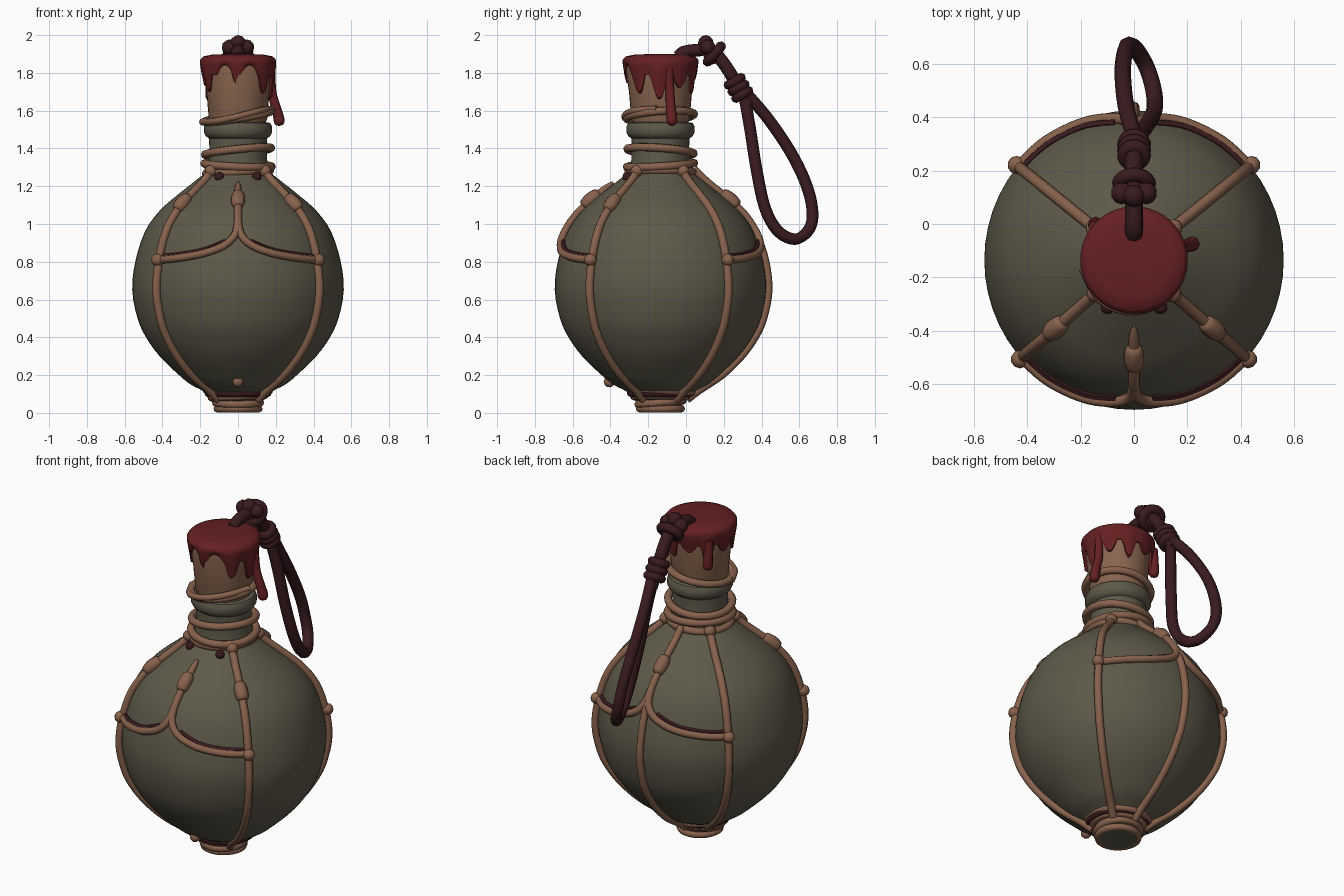
import bpy, bmesh
from math import sin, cos, pi, radians, sqrt
from mathutils import Vector

if "Cube" in bpy.data.objects:
    bpy.data.objects.remove(bpy.data.objects["Cube"])

CY = -0.135  # bottle axis in y


def material(name, rgb):
    m = bpy.data.materials.new(name)
    m.diffuse_color = (*rgb, 1)
    m.use_nodes = True
    m.node_tree.nodes["Principled BSDF"].inputs["Base Color"].default_value = m.diffuse_color
    return m


GLASS = material("olive glass", (0.11, 0.1, 0.067))
ROPE = material("tan rope", (0.245, 0.122, 0.073))
CORK = material("cork", (0.25, 0.13, 0.077))
WAX = material("red wax", (0.13, 0.0145, 0.016))
CORD = material("dark red cord", (0.042, 0.011, 0.0135))


def finish(name, bm, mat, angle=50):
    bmesh.ops.recalc_face_normals(bm, faces=bm.faces)
    me = bpy.data.meshes.new(name)
    bm.to_mesh(me)
    bm.free()
    me.materials.append(mat)
    ob = bpy.data.objects.new(name, me)
    bpy.context.collection.objects.link(ob)
    bpy.ops.object.select_all(action='DESELECT')
    ob.select_set(True)
    bpy.context.view_layer.objects.active = ob
    bpy.ops.object.shade_smooth_by_angle(angle=radians(angle))
    return ob


def smooth_path(pts, closed=False, n=6):
    """Catmull-Rom samples through the points."""
    p = [Vector(q) for q in pts]
    k, out = len(p), []
    for i in range(k if closed else k - 1):
        if closed:
            a, b, c, d = (p[(i + j) % k] for j in (-1, 0, 1, 2))
        else:
            a, b, c, d = p[max(i - 1, 0)], p[i], p[i + 1], p[min(i + 2, k - 1)]
        for s in range(n):
            t = s / n
            out.append(0.5 * (2 * b + (c - a) * t + (2 * a - 5 * b + 4 * c - d) * t * t
                              + (3 * b - a - 3 * c + d) * t ** 3))
    return out if closed else out + [p[-1]]


def bridge(bm, rings, closed=False, caps=True):
    n = len(rings[0])
    for i in range(len(rings) if closed else len(rings) - 1):
        a, b = rings[i], rings[(i + 1) % len(rings)]
        for j in range(n):
            bm.faces.new((a[j], a[(j + 1) % n], b[(j + 1) % n], b[j]))
    if caps and not closed:
        bm.faces.new(rings[0])
        bm.faces.new(rings[-1])


def tube(name, pts, r, mat, closed=False, sides=8, n=6):
    """Round cord along a smooth path; r is a number or a function of t."""
    path = smooth_path(pts, closed, n)
    bm, rings, k, u = bmesh.new(), [], len(path), None
    for i, c in enumerate(path):
        if closed:
            d = path[(i + 1) % k] - path[i - 1]
        else:
            d = path[min(i + 1, k - 1)] - path[max(i - 1, 0)]
        d.normalize()
        if u is None:
            u = d.orthogonal()
        u = (u - d * u.dot(d)).normalized()
        v = d.cross(u)
        rr = r(i / (k - 1)) if callable(r) else r
        rings.append([bm.verts.new(c + rr * (cos(2 * pi * j / sides) * u + sin(2 * pi * j / sides) * v))
                      for j in range(sides)])
    bridge(bm, rings, closed)
    return finish(name, bm, mat)


def lathe(name, prof, mat, segs=48):
    bm = bmesh.new()
    rings = [[bm.verts.new((r * sin(2 * pi * j / segs), CY + r * cos(2 * pi * j / segs), z))
              for j in range(segs)] for r, z in prof]
    bridge(bm, rings)
    return finish(name, bm, mat)


def ball(name, c, r, mat, scale=(1, 1, 1)):
    bm = bmesh.new()
    bmesh.ops.create_icosphere(bm, subdivisions=2, radius=r)
    bmesh.ops.scale(bm, vec=scale, verts=bm.verts)
    bmesh.ops.translate(bm, vec=c, verts=bm.verts)
    return finish(name, bm, mat)


# Glass body, neck and rim
BODY = [(.115, 0.005), (.12, .06), (.175, .11), (.25, .15), (.312, .2), (.415, .3), (.487, .4), (.532, .5),
        (.56, .65), (.544, .8), (.493, .96), (.415, 1.07), (.325, 1.15), (.225, 1.23), (.168, 1.28),
        (.153, 1.36), (.153, 1.46)]
curve = [(p.x, p.z) for p in smooth_path([(r, 0, z) for r, z in BODY], n=3)]
lathe("glass_body", curve, GLASS, 56)
lathe("glass_rim", [(.15, 1.45), (.17, 1.465), (.18, 1.485), (.18, 1.515), (.17, 1.535), (.14, 1.54)], GLASS)


def on_glass(deg, z, lift=.012):
    """Point on the body; the angle is measured from the front toward +x."""
    for (r0, z0), (r1, z1) in zip(curve, curve[1:]):
        if z0 <= z <= z1:
            r = r0 + (r1 - r0) * (z - z0) / (z1 - z0) + lift
            break
    a = radians(deg)
    return Vector((r * sin(a), CY - r * cos(a), z))


def wrap_knot(name, deg, z):
    """Rounded lump with one coil around a rope on the shoulder."""
    pts = [on_glass(deg, z + h, .018) for h in (.036, .012, -.012, -.036)]
    tube(name, pts, lambda t: .024 + .014 * sin(pi * t) ** .6 if 0 < t < 1 else .02, ROPE, n=3)


# Net: vertical ropes with corner knots
HEIGHTS = [1.29, 1.23, 1.15, 1.07, .96, .81, .65, .5, .4, .3, .2, .12, .07]
CORNERS = {"front_right": 49, "front_left": -49, "back_right": 129, "back_left": -129}
for side, a in CORNERS.items():
    tube(f"net_rope_{side}", [on_glass(a, z) for z in HEIGHTS], .022, ROPE, n=4)
    ball(f"corner_knot_{side}", on_glass(a, .81, .024), .034, ROPE)
    ball(f"neck_knot_{side}", on_glass(a, 1.28, .022), .034, ROPE)
    if "front" in side:
        wrap_knot(f"shoulder_knot_{side}", a, 1.11)
        ball(f"neck_lashing_{side}", on_glass(a * .6, 1.25, .004), .026, CORD)

# Net: forked ropes at front and back, with a dark lining strand behind them
FORK = ((1, .81), (.72, .82), (.4, .845), (.15, .89), (.03, .95), (0, 1.02))
for side, mid, w in (("front", 0, 49), ("back", 180, 51)):
    for s in (-1, 1):
        tube(f"net_fork_{side}_{s}", [on_glass(mid + s * f * w, z, .014) for f, z in FORK], .021, ROPE)
        tube(f"fork_lining_{side}_{s}", [on_glass(mid + s * f * w, z + .014, .002) for f, z in FORK[:4]],
             .017, CORD, sides=6)
    top = [.95, 1.02, 1.08, 1.15, 1.22] + ([1.29] if side == "back" else [])
    tube(f"net_stem_{side}", [on_glass(mid, z) for z in top],
         lambda t: .021 * sqrt(max(.1, 1 - max(0, (t - .75) / .25) ** 2)) if side == "front" else .021, ROPE)
    wrap_knot(f"stem_knot_{side}", mid, 1.13)
tube("net_rope_back", [on_glass(180, z) for z in HEIGHTS[4:]], .021, ROPE, n=4)
ball("front_base_tie", on_glass(0, .165, 0), .03, ROPE)


# Rope coils at foot and neck (radius, height, thickness, x tilt, y tilt, colour)
COILS = [(.11, .022, .02, 0, 0, ROPE), (.118, .055, .021, 0, .01, ROPE), (.14, .088, .022, .006, 0, ROPE),
         (.165, .12, .022, 0, -.01, ROPE), (.158, .104, .02, 0, 0, CORD),
         (.17, 1.275, .022, .01, 0, ROPE), (.178, 1.312, .022, -.008, .01, ROPE),
         (.175, 1.385, .022, .018, -.012, ROPE), (.178, 1.57, .021, .028, .012, ROPE)]
for i, (r, z, t, tx, ty, mat) in enumerate(COILS):
    ring = [(r * sin(k * pi / 8), CY + r * cos(k * pi / 8), z + tx * sin(k * pi / 8) + ty * cos(k * pi / 8))
            for k in range(16)]
    tube(f"rope_coil_{i}", ring, t, mat, True, 8, 3)
tube("neck_coil_tail", [(-.19, CY - .03, 1.54), (-.12, CY - .15, 1.545), (0, CY - .19, 1.57),
                        (.12, CY - .14, 1.6), (.18, CY - .02, 1.61)], .018, ROPE)

# Cork
lathe("cork", [(.135, 1.5), (.155, 1.56), (.167, 1.7), (.184, 1.82), (.18, 1.86)], CORK, 32)

# Wax cap with a dripping lower edge; negative drips leave the cork bare
DRIPS = [(20, -.055, 10), (50, .1, 9), (88, .13, 10), (125, .07, 9), (160, .1, 8), (195, .05, 10),
         (228, .12, 8), (262, .06, 10), (298, .09, 9), (338, -.055, 10), (359, .05, 7)]
SEG = 96


def edge(j):
    a = 360 * j / SEG
    return 1.785 - sum(d * max(0, 1 - ((a - c) / (w * 1.5)) ** 2) for c, d, w in DRIPS)


bm = bmesh.new()
rings = []
for r, z, f in ((.06, 1.9, 0), (.14, 1.896, 0), (.185, 1.887, 0), (.201, 1.868, 0), (.2, 0, .2),
                (.189, 0, .6), (.181, 0, .94), (.155, 0, 1)):
    rings.append([])
    for j in range(SEG):
        a = 2 * pi * j / SEG
        low = edge(j)
        h = z if z else 1.866 + (low - 1.866) * f
        rr = r + (.006 if .5 < f < 1 and low > 1.75 else 0)
        rings[-1].append(bm.verts.new((rr * sin(a), CY - rr * cos(a), h)))
bridge(bm, rings)
finish("wax_cap", bm, WAX)


# Long wax drips with round ends
def drip(t):
    return .021 + .01 * t if t < .8 else .029 * sqrt(max(.05, 1 - ((t - .8) / .2) ** 2))


tube("wax_drip_right", [(.175, -.09, 1.83), (.18, -.085, 1.7), (.203, -.08, 1.61), (.216, -.075, 1.56),
                        (.22, -.075, 1.52)], drip, WAX)
tube("wax_drip_left", [(-.15, -.01, 1.83), (-.146, -.005, 1.74), (-.142, 0, 1.65)], drip, WAX)

# Cord: start on the wax, knot, neck and collar
tube("cord_start", [(0, -.04, 1.885), (0, -.01, 1.91), (0, .06, 1.92), (0, .13, 1.92), (0, .2, 1.85),
                    (0, .28, 1.72), (0, .33, 1.63)], .034, CORD)
for i, c in enumerate([(-.045, .115, 1.935), (.045, .115, 1.935), (0, .105, 1.958), (0, .135, 1.885)]):
    ball(f"cord_knot_{i}", c, .042, CORD)
tube("cord_knot_wrap", [(.056 * cos(k * pi / 4), .15 + .035 * sin(k * pi / 4), 1.9 + .04 * sin(k * pi / 4))
                        for k in range(8)], .027, CORD, True, 8, 3)
axis = Vector((0, .5, -.87)).normalized()
side_v, up_v = Vector((1, 0, 0)), Vector((0, .87, .5))
for i in range(3):
    c = Vector((0, .258, 1.755)) + axis * (.04 * i)
    tube(f"cord_collar_{i}", [c + .038 * (cos(k * pi / 4) * side_v + sin(k * pi / 4) * up_v) for k in range(8)],
         .026, CORD, True, 8, 3)

# Hanging cord loop
tube("cord_loop", [(0, .31, 1.67), (.025, .34, 1.5), (.05, .375, 1.28), (.075, .42, 1.08), (.075, .49, .96),
                   (.05, .58, .92), (.01, .65, .97), (-.02, .67, 1.06), (-.035, .64, 1.2), (-.042, .56, 1.37),
                   (-.03, .44, 1.55), (0, .33, 1.68)], .031, CORD)
